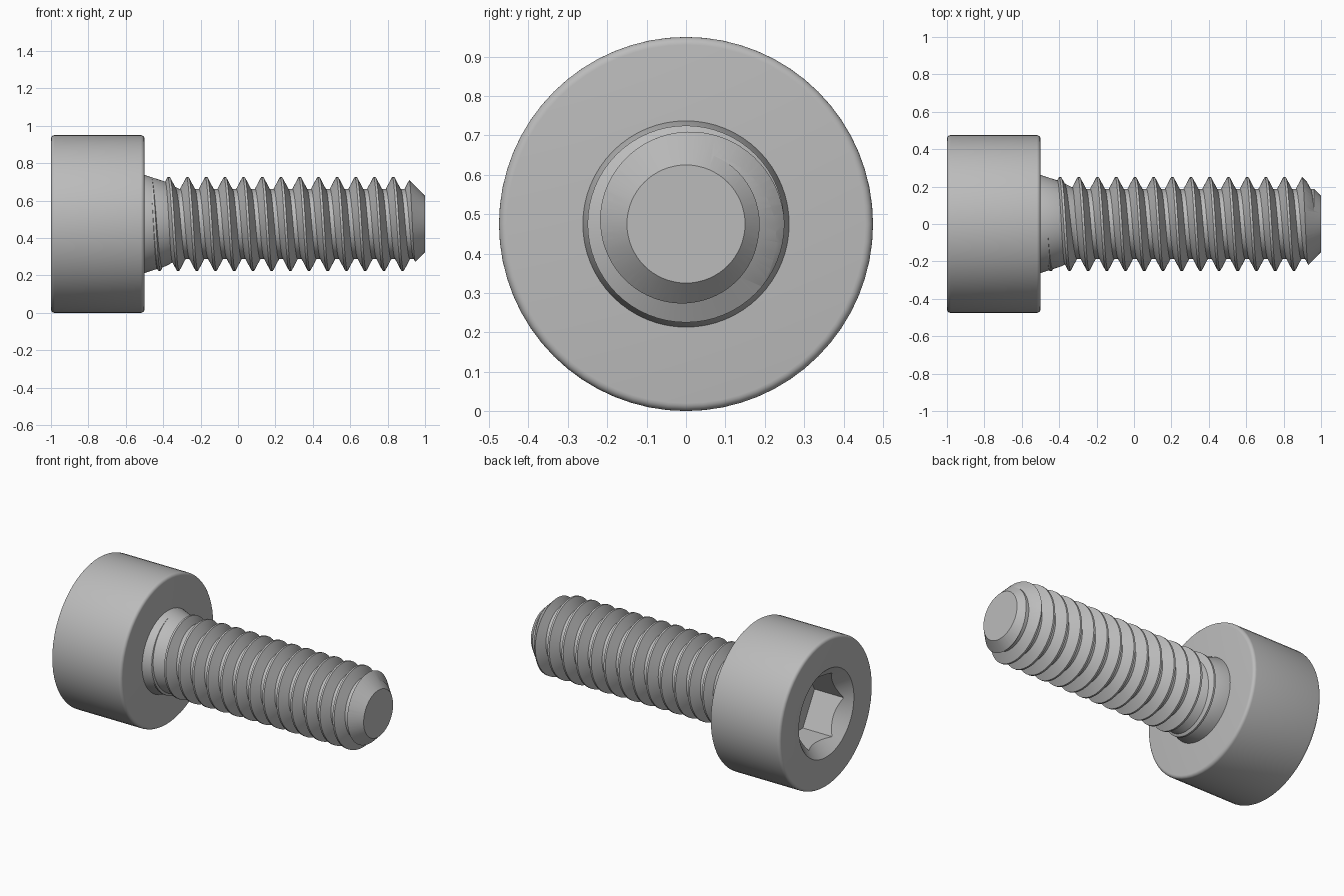
import bpy, bmesh, math

if "Cube" in bpy.data.objects:
    bpy.data.objects.remove(bpy.data.objects["Cube"])

AXIS_Z = 0.475
PITCH, CREST, ROOT = 0.1, 0.25, 0.187
SEGMENTS = 64

steel = bpy.data.materials.new("steel_grey")
steel.use_nodes = True
steel.diffuse_color = (0.5, 0.5, 0.5, 1)
steel.node_tree.nodes["Principled BSDF"].inputs["Base Color"].default_value = (0.5, 0.5, 0.5, 1)


def point(x, r, a):
    return (x, r * math.cos(a), AXIS_Z + r * math.sin(a))


def make_object(name, bm, helper=False):
    bmesh.ops.recalc_face_normals(bm, faces=bm.faces)
    mesh = bpy.data.meshes.new(name)
    bm.to_mesh(mesh)
    bm.free()
    mesh.materials.append(steel)
    ob = bpy.data.objects.new(name, mesh)
    bpy.context.collection.objects.link(ob)
    ob.hide_render = helper
    return ob


def lathe(name, profile, sides=SEGMENTS, helper=False):
    """Turn (x, radius) points around the screw axis and cap both ends."""
    bm = bmesh.new()
    rings = [[bm.verts.new(point(x, r, math.tau * j / sides)) for j in range(sides)]
             for x, r in profile]
    for low, high in zip(rings, rings[1:]):
        for j in range(sides):
            k = (j + 1) % sides
            bm.faces.new((low[j], low[k], high[k], high[j]))
    bm.faces.new(rings[0])
    bm.faces.new(rings[-1])
    return make_object(name, bm, helper)


def cut(ob, tool, operation):
    mod = ob.modifiers.new(operation.title(), "BOOLEAN")
    mod.object, mod.operation, mod.solver = tool, operation, "EXACT"
    bpy.ops.object.select_all(action="DESELECT")
    bpy.context.view_layer.objects.active = ob
    ob.select_set(True)
    bpy.ops.object.modifier_apply(modifier=mod.name)
    bpy.data.objects.remove(tool)


def smooth(ob, degrees):
    bpy.ops.object.select_all(action="DESELECT")
    bpy.context.view_layer.objects.active = ob
    ob.select_set(True)
    bpy.ops.object.shade_smooth_by_angle(angle=math.radians(degrees))


# Head with rounded rims
R, B = 0.475, 0.02
arc = [math.pi / 2 * i / 5 for i in range(6)]
rim = [(B - B * math.cos(t), R - B + B * math.sin(t)) for t in arc]
head = lathe("head", [(-1 + d, r) for d, r in rim] + [(-0.5 - d, r) for d, r in reversed(rim)])

# Hex socket with a countersunk mouth
cut(head, lathe("hex_cutter", [(-1.1, 0.237), (-0.75, 0.237)], 6, True), "DIFFERENCE")
cut(head, lathe("countersink_cutter", [(-1.05, 0.33), (-0.85, 0.13)], helper=True), "DIFFERENCE")
smooth(head, 30)

# Tapered neck under the head
neck = lathe("neck", [(-0.51, 0.262), (-0.5, 0.262), (-0.39, 0.227), (-0.3, 0.18)])
smooth(neck, 30)

# Helical thread: each column of the grid is slid along the axis by its angle
START, END = -0.47, 1.05
CREST_AT = -0.395
steps = [(-0.06, CREST), (0.06, CREST), (0.39, ROOT), (0.61, ROOT)]
rows = [(CREST_AT + PITCH * (turn + f), r) for turn in range(-3, 17) for f, r in steps]


def radius_at(x):
    for (x0, r0), (x1, r1) in zip(rows, rows[1:]):
        if x0 <= x <= x1:
            return r0 + (r1 - r0) * (x - x0) / (x1 - x0)
    return ROOT


bm = bmesh.new()
columns = []
for j in range(SEGMENTS + 1):
    a = math.tau * j / SEGMENTS
    slide = PITCH * j / SEGMENTS
    column = []
    for x, r in rows:
        clamped = min(max(x + slide, START), END)
        column.append(bm.verts.new(point(clamped, radius_at(clamped - slide), a)))
    columns.append(column)
for left, right in zip(columns, columns[1:]):
    for i in range(len(rows) - 1):
        bm.faces.new((left[i], right[i], right[i + 1], left[i + 1]))
bmesh.ops.remove_doubles(bm, verts=bm.verts, dist=0.00005)
bmesh.ops.holes_fill(bm, edges=[e for e in bm.edges if e.is_boundary], sides=0)
thread = make_object("threaded_shank", bm)

# Chamfered tip
cut(thread, lathe("tip_blank", [(-0.46, 0.3), (0.85, 0.3), (1.0, 0.15)], helper=True), "INTERSECT")
smooth(thread, 25)
